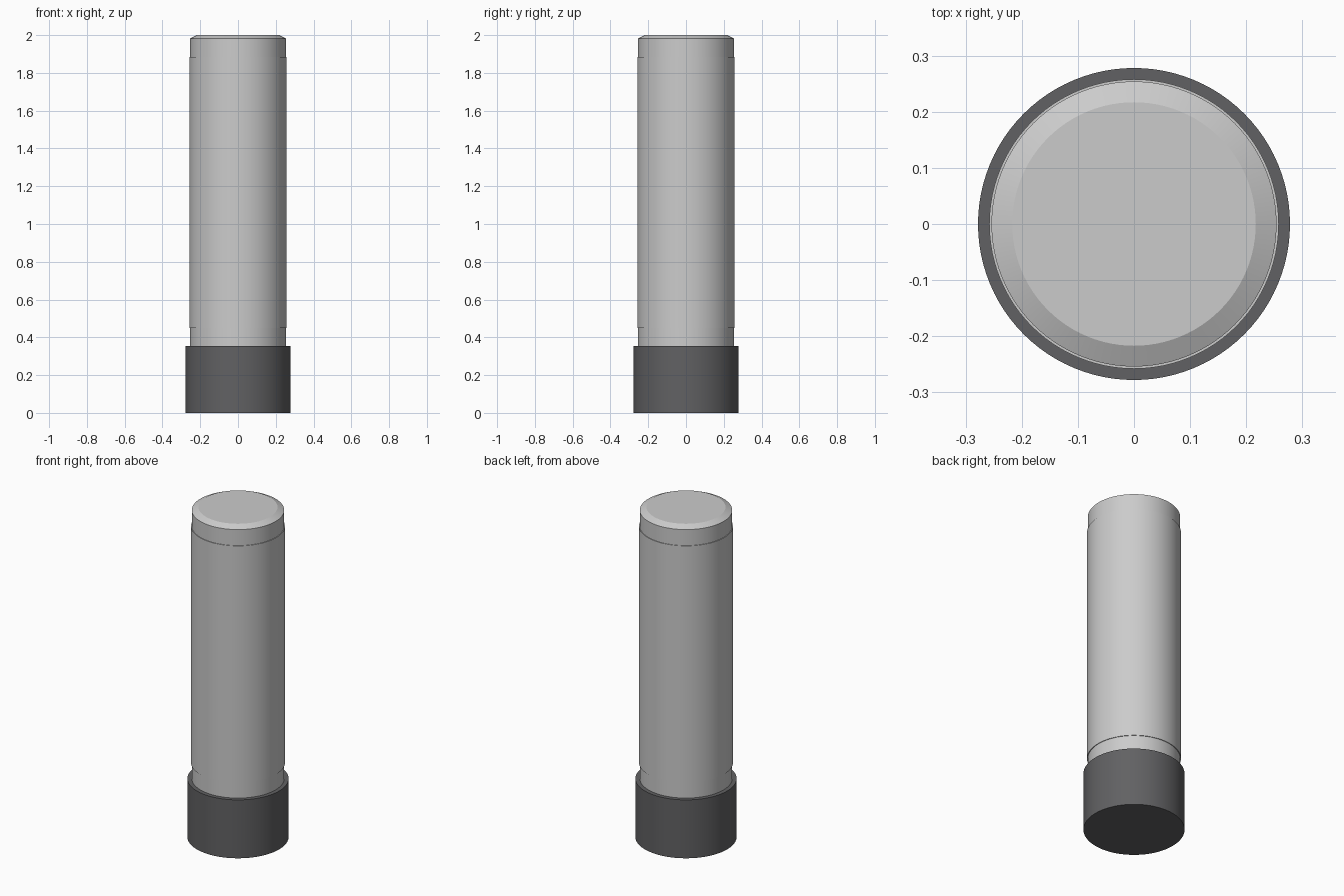
import bpy, bmesh, math

if "Cube" in bpy.data.objects:
    bpy.data.objects.remove(bpy.data.objects["Cube"])

SIDES = 96


def lathe(name, profile, color=None):
    """Spin a (radius, z) profile around z into a smooth-shaded object."""
    bm = bmesh.new()
    rings = []
    for r, z in profile:
        rings.append([bm.verts.new((r * math.cos(2 * math.pi * i / SIDES),
                                    r * math.sin(2 * math.pi * i / SIDES), z))
                      for i in range(SIDES)])
    for low, high in zip(rings, rings[1:]):
        for i in range(SIDES):
            j = (i + 1) % SIDES
            bm.faces.new((low[i], low[j], high[j], high[i]))
    bm.faces.new(rings[0][::-1])
    bm.faces.new(rings[-1])
    mesh = bpy.data.meshes.new(name)
    bm.to_mesh(mesh)
    bm.free()
    obj = bpy.data.objects.new(name, mesh)
    bpy.context.collection.objects.link(obj)
    if color:
        mat = bpy.data.materials.new(name + "_material")
        mat.diffuse_color = color
        mat.use_nodes = True
        mat.node_tree.nodes["Principled BSDF"].inputs["Base Color"].default_value = mat.diffuse_color
        mesh.materials.append(mat)
    bpy.ops.object.select_all(action='DESELECT')
    obj.select_set(True)
    bpy.context.view_layer.objects.active = obj
    bpy.ops.object.shade_smooth_by_angle(angle=math.radians(20))
    return obj


# Dark screw-on cap at the foot
lathe("cap", [(0.278, 0), (0.278, 0.354)], (0.12, 0.12, 0.125, 1))

# Tube with a chamfered closed end
lathe("tube", [(0.254, 0.34), (0.254, 1.982), (0.217, 2.0)])

# Thin label sleeve wrapped around the tube
lathe("label_sleeve", [(0.258, 0.45), (0.258, 1.885)])
